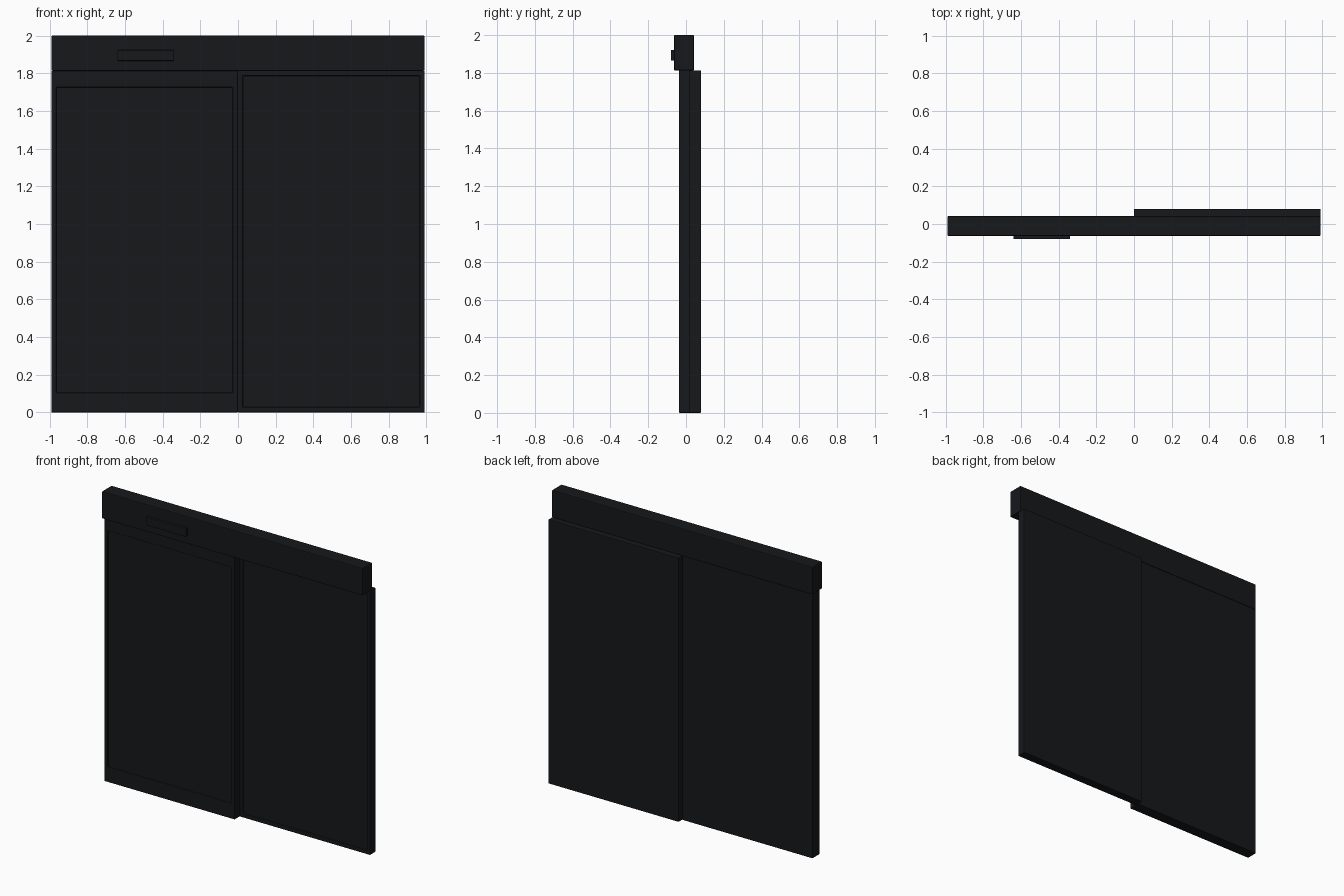
import bpy, bmesh

if "Cube" in bpy.data.objects:
    bpy.data.objects.remove(bpy.data.objects["Cube"])

mat = bpy.data.materials.new("black_metal")
mat.diffuse_color = (0.008, 0.009, 0.011, 1)
mat.use_nodes = True
mat.node_tree.nodes["Principled BSDF"].inputs["Base Color"].default_value = mat.diffuse_color


def slab(name, x, y, z, bevel=0.005, opening=None, depth=0.008):
    """Box from (min, max) ranges; opening = (x0, x1, z0, z1) recessed into the front."""
    bm = bmesh.new()
    bmesh.ops.create_cube(bm, size=1)
    for v in bm.verts:
        v.co = [r[0] if c < 0 else r[1] for r, c in zip((x, y, z), v.co)]
    if opening:
        bm.normal_update()
        front = min(bm.faces, key=lambda f: f.normal.y)
        bmesh.ops.inset_individual(bm, faces=[front], thickness=0.01)
        cx, cz = sum(x) / 2, sum(z) / 2
        for v in front.verts:
            v.co.x = opening[0] if v.co.x < cx else opening[1]
            v.co.z = opening[2] if v.co.z < cz else opening[3]
        pane = bmesh.ops.extrude_discrete_faces(bm, faces=[front])["faces"][0]
        for v in pane.verts:
            v.co.y += depth
    mesh = bpy.data.meshes.new(name)
    bm.to_mesh(mesh)
    bm.free()
    obj = bpy.data.objects.new(name, mesh)
    bpy.context.collection.objects.link(obj)
    mesh.materials.append(mat)
    mod = obj.modifiers.new("edge_rounding", 'BEVEL')
    mod.width = bevel
    mod.segments = 2
    return obj


# Header housing across the top, with the motion sensor on its front
slab("header", (-0.99, 0.99), (-0.063, 0.042), (1.813, 2.0))
slab("sensor", (-0.64, -0.34), (-0.08, -0.055), (1.866, 1.922), 0.003)

# Front-left door leaf with wide top and bottom rails
slab("left_door", (-0.99, 0.0), (-0.037, 0.042), (0.0, 1.813),
     opening=(-0.965, -0.028, 0.105, 1.725))

# Right door leaf, set further back, with a narrow frame
slab("right_door", (0.0, 0.99), (0.018, 0.08), (0.0, 1.813),
     opening=(0.025, 0.965, 0.028, 1.787))
